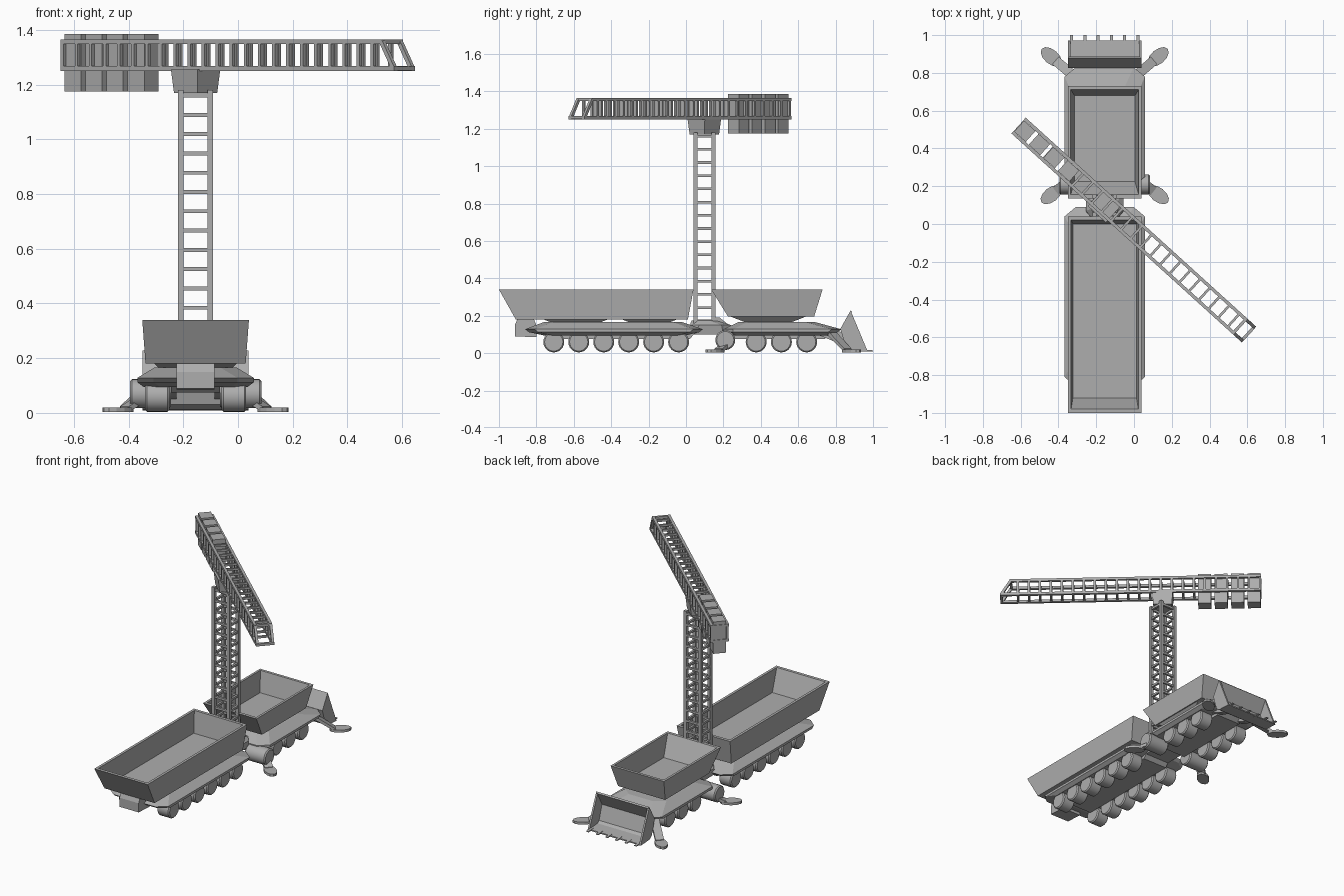
import bpy, bmesh, math
from mathutils import Vector, Matrix

if "Cube" in bpy.data.objects:
    bpy.data.objects.remove(bpy.data.objects["Cube"])

grey = bpy.data.materials.new("plain grey")
grey.use_nodes = True
grey.diffuse_color = (0.42, 0.42, 0.42, 1)
grey.node_tree.nodes["Principled BSDF"].inputs["Base Color"].default_value = (0.42, 0.42, 0.42, 1)

CX = -0.155  # centre line of the vehicle


def finish(name, bm, matrix=None):
    bmesh.ops.recalc_face_normals(bm, faces=bm.faces)
    mesh = bpy.data.meshes.new(name)
    bm.to_mesh(mesh)
    bm.free()
    mesh.materials.append(grey)
    ob = bpy.data.objects.new(name, mesh)
    bpy.context.collection.objects.link(ob)
    if matrix:
        ob.matrix_world = matrix
    return ob


def loft(name, rings):
    bm = bmesh.new()
    rows = [[bm.verts.new(p) for p in ring] for ring in rings]
    for a, b in zip(rows, rows[1:]):
        for i in range(len(a)):
            j = (i + 1) % len(a)
            bm.faces.new((a[i], a[j], b[j], b[i]))
    bm.faces.new(rows[0])
    bm.faces.new(rows[-1])
    return finish(name, bm)


def rect(hw, y0, y1, z):
    return [(CX - hw, y0, z), (CX + hw, y0, z), (CX + hw, y1, z), (CX - hw, y1, z)]


def octagon(hw, y0, y1, z, cx=0.06, cy=0.05):
    half = [(hw - cx, y0), (hw, y0 + cy), (hw, y1 - cy), (hw - cx, y1)]
    return [(CX + x, y, z) for x, y in half] + [(CX - x, y, z) for x, y in reversed(half)]


def prism(name, profile, x0, x1):
    return loft(name, [[(x, y, z) for y, z in profile] for x in (x0, x1)])


def add_box(bm, centre, size):
    m = Matrix.Translation(centre) @ Matrix.Diagonal((*size, 1))
    bmesh.ops.create_cube(bm, size=1, matrix=m)


def add_beam(bm, p, q, w):
    p, q = Vector(p), Vector(q)
    d = q - p
    m = Matrix.Translation((p + q) / 2) @ d.to_track_quat('Z', 'Y').to_matrix().to_4x4()
    bmesh.ops.create_cube(bm, size=1, matrix=m @ Matrix.Diagonal((w, w, d.length, 1)))


def drum(name, x, y, z, r, width):
    bm = bmesh.new()
    bmesh.ops.create_cone(bm, cap_ends=True, segments=24, radius1=r, radius2=r, depth=width,
                          matrix=Matrix.Translation((x, y, z)) @ Matrix.Rotation(math.pi / 2, 4, 'Y'))
    rims = [e for e in bm.edges if any(len(f.verts) > 4 for f in e.link_faces)]
    bmesh.ops.bevel(bm, geom=rims, offset=0.007, segments=1, affect='EDGES')
    ob = finish(name, bm)
    bpy.ops.object.select_all(action='DESELECT')
    ob.select_set(True)
    bpy.context.view_layer.objects.active = ob
    bpy.ops.object.shade_smooth_by_angle(angle=math.radians(35))


# Open cargo hoppers
loft("front_hopper", [rect(0.183, -0.91, 0.01, 0.18), rect(0.195, -1.0, 0.04, 0.34),
                      rect(0.178, -0.98, 0.02, 0.34), rect(0.168, -0.92, 0.0, 0.2)])
loft("rear_hopper", [rect(0.172, 0.225, 0.685, 0.195), rect(0.195, 0.135, 0.73, 0.34),
                     rect(0.18, 0.155, 0.712, 0.34), rect(0.16, 0.225, 0.68, 0.21)])

# Pedestals that narrow towards the decks
for name, y0, y1 in (("front_pedestal", -0.8, -0.38), ("middle_pedestal", -0.38, -0.01),
                     ("rear_pedestal", 0.24, 0.64)):
    loft(name, [rect(0.13, y0 + 0.09, y1 - 0.09, 0.16), rect(0.165, y0, y1, 0.195)])

# Sloped decks over the wheels
loft("front_deck", [octagon(0.19, -0.76, 0.0, 0.095), octagon(0.213, -0.84, 0.07, 0.112),
                    octagon(0.213, -0.86, 0.09, 0.128), octagon(0.15, -0.76, -0.02, 0.166)])
loft("rear_deck", [octagon(0.19, 0.22, 0.76, 0.095), octagon(0.213, 0.2, 0.81, 0.112),
                   octagon(0.213, 0.2, 0.83, 0.128), octagon(0.15, 0.28, 0.69, 0.166)])
loft("front_belly", [rect(0.09, -0.72, 0.02, 0.075), rect(0.09, -0.76, 0.05, 0.11)])
loft("rear_belly", [rect(0.09, 0.2, 0.74, 0.075), rect(0.09, 0.2, 0.78, 0.11)])

# Nose box under the front overhang
prism("nose_box", [(-0.915, 0.09), (-0.915, 0.15), (-0.9, 0.185), (-0.815, 0.185),
                   (-0.8, 0.15), (-0.8, 0.085)], CX - 0.07, CX + 0.07)

# Coupling and mast base between the two cars
loft("coupling", [octagon(0.09, 0.0, 0.25, 0.1, 0.04), octagon(0.1, 0.02, 0.24, 0.15, 0.04),
                  octagon(0.07, 0.03, 0.17, 0.175, 0.02)])
prism("coupling_bracket", [(0.14, 0.13), (0.14, 0.19), (0.18, 0.19), (0.23, 0.15), (0.23, 0.11)],
      CX - 0.06, CX + 0.06)

# Wheels and outrigger drums, mirrored about the centre line
for side, label in ((-1, "right"), (1, "left")):
    for i in range(6):
        drum(f"{label}_front_wheel", CX + side * 0.14, -0.707 + i * 0.1335, 0.06, 0.056, 0.09)
    for i in range(3):
        drum(f"{label}_rear_wheel", CX + side * 0.14, 0.375 + i * 0.135, 0.06, 0.056, 0.09)
    drum(f"{label}_outrigger_drum", CX + side * 0.165, 0.21, 0.07, 0.053, 0.15)

    # Outrigger arms ending in oval feet
    for part, root, foot in (("middle", (0.2, 0.22, 0.05), (0.283, 0.155)),
                             ("rear", (0.16, 0.78, 0.105), (0.283, 0.885))):
        hip = Vector((CX + side * root[0], root[1], root[2]))
        pad = Vector((CX + side * foot[0], foot[1], 0.012))
        flat = Vector((pad.x - hip.x, pad.y - hip.y, 0)).normalized()
        across = Vector((-flat.y, flat.x, 0)) * 0.026
        lift = Vector((0, 0, 0.012))
        ankle = pad - flat * 0.03
        loft(f"{label}_{part}_outrigger_arm",
             [[c - across - lift * k, c + across - lift * k, c + across + lift, c - across + lift]
              for c, k in ((hip, 1), (ankle, 0.6))])
        bm = bmesh.new()
        turn = Matrix.Rotation(math.atan2(flat.y, flat.x), 4, 'Z')
        bmesh.ops.create_cone(bm, cap_ends=True, segments=12, radius1=1, radius2=1, depth=1,
                              matrix=Matrix.Translation(pad) @ turn @ Matrix.Diagonal((0.066, 0.038, 0.016, 1)))
        finish(f"{label}_{part}_outrigger_foot", bm)

# Bucket: bent back shell, side plates and teeth
outer = [(0.88, 0.228), (0.825, 0.13), (0.855, 0.03), (0.88, 0.012), (0.972, 0.008)]
inner = [(0.972, 0.016), (0.885, 0.022), (0.868, 0.035), (0.838, 0.13), (0.888, 0.22)]
prism("bucket_shell", outer + inner, CX - 0.188, CX + 0.188)
for side, label in ((-1, "right"), (1, "left")):
    x = CX + side * 0.188
    prism(f"{label}_bucket_side", outer, x - 0.006, x + 0.006)
    arm = CX + side * 0.09
    prism(f"{label}_bucket_arm", [(0.7, 0.155), (0.84, 0.11), (0.855, 0.05), (0.8, 0.06), (0.7, 0.1)],
          arm - 0.02, arm + 0.02)
for i in range(6):
    x = CX + (i - 2.5) * 0.07
    prism("bucket_tooth", [(0.95, 0.008), (0.95, 0.02), (1.0, 0.015), (1.0, 0.01)], x - 0.008, x + 0.008)

# Lattice mast: four posts and rungs on all sides
bm = bmesh.new()
hx, hy, my = 0.054, 0.048, 0.098
corners = [(CX + a * hx, my + b * hy) for a, b in ((-1, -1), (1, -1), (1, 1), (-1, 1))]
for x, y in corners:
    add_box(bm, (x, y, 0.665), (0.021, 0.021, 1.03))
for i in range(15):
    z = 1.16 - i * 0.0705
    for a, b in zip(corners, corners[1:] + corners[:1]):
        add_beam(bm, (*a, z), (*b, z), 0.014)
finish("mast", bm)

# Slewing head, turned with the boom
turn = Matrix.Rotation(math.radians(-42.2), 4, 'Z')
bm = bmesh.new()
bmesh.ops.create_cube(bm, size=1, matrix=Matrix.Diagonal((0.13, 0.125, 0.085, 1)))
for v in bm.verts:
    if v.co.z < 0:
        v.co.x *= 0.9
        v.co.y *= 0.85
finish("slewing_head", bm, Matrix.Translation((CX, 0.098, 1.212)) @ turn)

# Lattice boom: four rails, uprights and cross bars, slanted tip
boom = Matrix.Translation((0, -0.033, 1.308)) @ turn
bm = bmesh.new()
w, h, start, low_end, high_end = 0.048, 0.049, -0.818, 0.815, 0.755
for y in (-w, w):
    add_box(bm, ((start + low_end) / 2, y, -h), (low_end - start + 0.014, 0.017, 0.017))
    add_box(bm, ((start + high_end) / 2, y, h), (high_end - start + 0.014, 0.017, 0.017))
    add_beam(bm, (low_end, y, -h), (high_end, y, h), 0.016)
for x, z in ((low_end, -h), (high_end, h)):
    add_beam(bm, (x, -w, z), (x, w, z), 0.016)
for i in range(23):
    x = start + i * 0.0695
    for s in (-1, 1):
        add_beam(bm, (x, s * w, -h), (x, s * w, h), 0.014)
        add_beam(bm, (x, -w, s * h), (x, w, s * h), 0.013)
finish("boom", bm, boom)

# Counterweight blocks hanging through the boom
for i in range(4):
    bm = bmesh.new()
    add_box(bm, (-0.78 + i * 0.104, 0, -0.028), (0.082, 0.078, 0.21))
    finish("counterweight", bm, boom)
